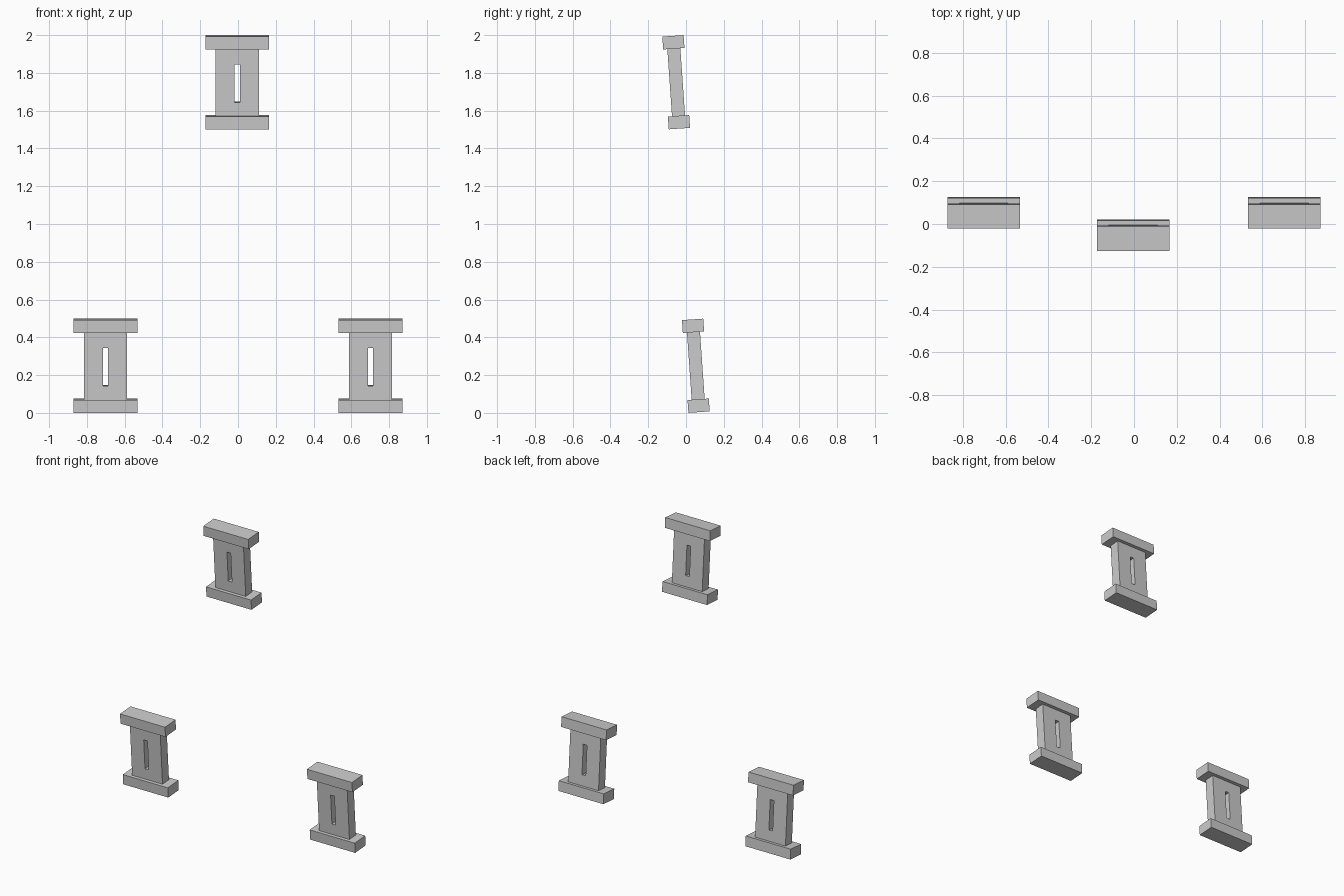
import bpy, bmesh
from math import radians
from mathutils import Matrix

if "Cube" in bpy.data.objects:
    bpy.data.objects.remove(bpy.data.objects["Cube"])

TILT = radians(4.0)          # every bracket leans towards the front
H = 0.492                    # overall height along the lean
CAP = (0.338, 0.113, 0.068)  # end bar size
WEB = (0.228, 0.069)         # upright plate width, thickness
SLOT = (0.028, 0.202, -0.004)  # slot width, height, centre offset


def add_mesh(name, bm, frame):
    mesh = bpy.data.meshes.new(name)
    bm.to_mesh(mesh)
    bm.free()
    obj = bpy.data.objects.new(name, mesh)
    obj.matrix_world = frame
    bpy.context.collection.objects.link(obj)
    return obj


def bar(name, frame, z):
    bm = bmesh.new()
    bmesh.ops.create_cube(bm, size=1.0)
    bmesh.ops.scale(bm, vec=CAP, verts=bm.verts)
    bmesh.ops.translate(bm, vec=(0, 0, z), verts=bm.verts)
    return add_mesh(name, bm, frame)


def slotted_plate(name, frame):
    # Rectangular ring in the XZ plane, extruded through the thickness
    half = H / 2 - CAP[2]
    w, t = WEB[0] / 2, WEB[1]
    sw, sh, sz = SLOT[0] / 2, SLOT[1] / 2, SLOT[2]
    corners = [(-1, -1), (1, -1), (1, 1), (-1, 1)]
    bm = bmesh.new()
    outer = [bm.verts.new((x * w, -t / 2, z * half)) for x, z in corners]
    inner = [bm.verts.new((x * sw, -t / 2, sz + z * sh)) for x, z in corners]
    for i in range(4):
        j = (i + 1) % 4
        bm.faces.new((outer[i], outer[j], inner[j], inner[i]))
    ext = bmesh.ops.extrude_face_region(bm, geom=bm.faces[:], use_keep_orig=True)
    moved = [g for g in ext["geom"] if isinstance(g, bmesh.types.BMVert)]
    bmesh.ops.translate(bm, vec=(0, t, 0), verts=moved)
    bmesh.ops.recalc_face_normals(bm, faces=bm.faces[:])
    return add_mesh(name, bm, frame)


def bracket(name, centre):
    frame = Matrix.Translation(centre) @ Matrix.Rotation(TILT, 4, 'X')
    z = (H - CAP[2]) / 2
    bar(name + "_lower_bar", frame, -z)
    bar(name + "_upper_bar", frame, z)
    slotted_plate(name + "_slotted_plate", frame)


# Two brackets at the bottom, one at the top, all on one leaning plane
bracket("left_bracket", (-0.702, 0.052, 0.2495))
bracket("right_bracket", (0.702, 0.052, 0.2495))
bracket("top_bracket", (-0.004, -0.052, 1.7505))
